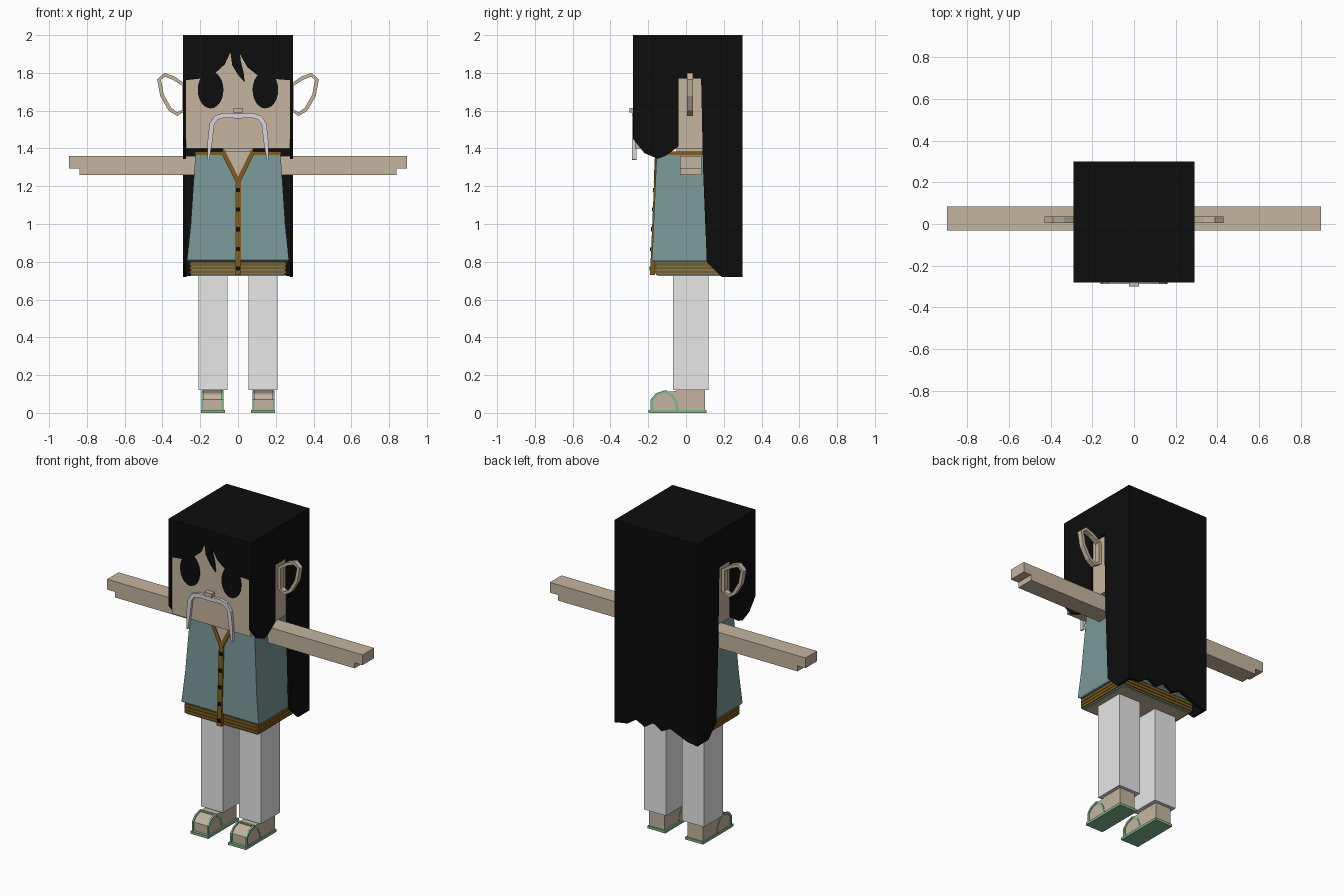
import bpy, bmesh, math
from mathutils import Vector

cube = bpy.data.objects.get("Cube")
if cube:
    bpy.data.objects.remove(cube, do_unlink=True)


def material(name, rgb):
    m = bpy.data.materials.new(name)
    m.use_nodes = True
    m.diffuse_color = (*rgb, 1)
    m.node_tree.nodes["Principled BSDF"].inputs["Base Color"].default_value = (*rgb, 1)
    return m


SKIN = material("skin", (0.56, 0.46, 0.345))
BLACK = material("black", (0.004, 0.004, 0.004))
TEAL = material("teal_cloth", (0.19, 0.31, 0.31))
GOLD = material("dark_gold", (0.21, 0.11, 0.012))
WHITE = material("trouser_white", (0.8, 0.8, 0.8))
GREY = material("pale_grey", (0.68, 0.68, 0.72))
GREEN = material("sandal_green", (0.22, 0.46, 0.27))


def finish(name, bm, mat):
    bmesh.ops.recalc_face_normals(bm, faces=bm.faces)
    mesh = bpy.data.meshes.new(name)
    bm.to_mesh(mesh)
    bm.free()
    mesh.materials.append(mat)
    ob = bpy.data.objects.new(name, mesh)
    bpy.context.collection.objects.link(ob)
    return ob


def place(axis, u, v, w):
    """Map outline coordinates to space: across x (side outline) or y (front outline)."""
    return (w, u, v) if axis == "x" else (u, w, v)


def box(name, x, y, z, mat):
    return prism(name, [(x[0], z[0]), (x[1], z[0]), (x[1], z[1]), (x[0], z[1])], "y", y, mat)


def prism(name, pts, axis, span, mat, slope=None):
    bm = bmesh.new()
    loops = [[bm.verts.new(place(axis, u, v, w)) for u, v in pts] for w in span]
    for loop in loops:
        bm.faces.new(loop)
    n = len(pts)
    for i in range(n):
        j = (i + 1) % n
        bm.faces.new((loops[0][i], loops[0][j], loops[1][j], loops[1][i]))
    if slope:
        for v in bm.verts:
            v.co.y += slope(v.co.z)
    return finish(name, bm, mat)


def ribbon(name, pts, width, axis, span, mat, closed=False, tip=1.0, slope=None):
    """Square-section strip along a path; both ends narrow by the tip factor."""
    bm = bmesh.new()
    n = len(pts)
    p = [Vector(q) for q in pts]
    rings = []
    for i in range(n):
        a = p[i - 1] if closed or i > 0 else p[i]
        b = p[(i + 1) % n] if closed or i < n - 1 else p[i]
        d = (b - a).normalized()
        off = Vector((-d.y, d.x)) * width / 2
        if not closed and i in (0, n - 1):
            off *= tip
        l, r = p[i] - off, p[i] + off
        rings.append([bm.verts.new(place(axis, q.x, q.y, w))
                      for q, w in ((l, span[0]), (r, span[0]), (r, span[1]), (l, span[1]))])
    for i in range(n if closed else n - 1):
        a, b = rings[i], rings[(i + 1) % n]
        for k in range(4):
            m = (k + 1) % 4
            bm.faces.new((a[k], a[m], b[m], b[k]))
    if not closed:
        bm.faces.new(rings[0])
        bm.faces.new(rings[-1])
    if slope:
        for v in bm.verts:
            v.co.y += slope(v.co.z)
    return finish(name, bm, mat)


def loft(name, levels, mat):
    """Stacked rectangles: (z, half width, front y, back y)."""
    bm = bmesh.new()
    rings = [[bm.verts.new(c) for c in ((-w, f, z), (w, f, z), (w, b, z), (-w, b, z))]
             for z, w, f, b in levels]
    for a, b in zip(rings, rings[1:]):
        for k in range(4):
            m = (k + 1) % 4
            bm.faces.new((a[k], a[m], b[m], b[k]))
    bm.faces.new(rings[0])
    bm.faces.new(rings[-1])
    return finish(name, bm, mat)


def span(s, a, b):
    return tuple(sorted((s * a, s * b)))


def chest(z):
    """Front surface of the waistcoat at a height."""
    return -0.18 + (z - 0.81) * 0.044


# Head, neck and nose
box("head", (-0.275, 0.275), (-0.27, 0.285), (1.40, 1.98), SKIN)
box("neck", (-0.08, 0.08), (-0.05, 0.10), (1.37, 1.41), SKIN)
box("nose", (-0.025, 0.025), (-0.30, -0.26), (1.59, 1.615), SKIN)

# Hair: cap, fringe, side curtains and ragged back
box("hair_top", (-0.29, 0.29), (-0.28, 0.30), (1.96, 2.0), BLACK)
fringe = [(-0.29, 2), (-0.29, 1.76), (-0.2, 1.77), (-0.12, 1.80), (-0.07, 1.845), (-0.04, 1.91),
          (-0.03, 1.84), (0.0, 1.79), (0.035, 1.75), (0.03, 1.80), (0.015, 1.86), (0.01, 1.90),
          (0.05, 1.83), (0.10, 1.79), (0.17, 1.77), (0.29, 1.76), (0.29, 2)]
prism("hair_fringe", fringe, "y", (-0.28, -0.265), BLACK)
curtain = [(-0.28, 2), (-0.28, 1.45), (-0.22, 1.375), (-0.15, 1.345), (-0.11, 1.36), (-0.04, 1.41),
           (-0.04, 1.77), (0.08, 1.77), (0.09, 1.3), (0.11, 0.80), (0.19, 0.72), (0.30, 0.72), (0.30, 2)]
ragged = [(0.29, 2), (0.29, 0.72), (0.20, 0.735), (0.14, 0.775), (0.08, 0.745), (0.02, 0.785),
          (-0.04, 0.75), (-0.10, 0.78), (-0.16, 0.755), (-0.22, 0.73), (-0.29, 0.72), (-0.29, 2)]
prism("hair_back", ragged, "y", (0.28, 0.30), BLACK)

# Waistcoat, collar, hem and front trim
loft("waistcoat", [(0.80, 0.265, -0.165, 0.215), (0.81, 0.27, chest(0.81), 0.23),
                   (1.0, 0.25, chest(1.0), 0.222), (1.2, 0.237, chest(1.2), 0.214),
                   (1.37, 0.225, chest(1.37), 0.205)], TEAL)
box("collar", (-0.228, 0.228), (-0.158, 0.208), (1.365, 1.385), GOLD)
box("hem_core", (-0.25, 0.25), (-0.16, 0.21), (0.73, 0.81), TEAL)
for i in range(3):
    z = 0.738 + 0.02 * i
    box("hem_rib", (-0.257, 0.257), (-0.167, 0.217), (z, z + 0.017), GOLD)
box("body_underside", (-0.24, 0.24), (-0.15, 0.20), (0.725, 0.735), SKIN)
prism("neck_opening", [(-0.075, 1.386), (0, 1.23), (0.075, 1.386)], "y", (-0.006, 0.002), SKIN, chest)
ribbon("front_trim", [(0, 1.24), (0, 0.73)], 0.032, "y", (-0.007, 0.02), GOLD, slope=chest)
for i in range(5):
    z = 1.18 - 0.104 * i
    ribbon("button", [(0, z + 0.011), (0, z - 0.011)], 0.022, "y", (-0.012, 0), BLACK, slope=chest)

# Moustache
droop = [(0.157, 1.34), (0.148, 1.44), (0.138, 1.53), (0.115, 1.563), (0.075, 1.575), (0.0, 1.572)]
path = droop + [(-x, z) for x, z in reversed(droop[:-1])]
ribbon("moustache", path, 0.026, "y", (-0.287, -0.262), GREY, tip=0.35)

ear = [(0.285, 1.735), (0.34, 1.772), (0.388, 1.79), (0.418, 1.765), (0.402, 1.68),
       (0.36, 1.607), (0.322, 1.582), (0.285, 1.602)]
toe = [(-0.18, 0.015), (-0.18, 0.07), (-0.155, 0.098), (-0.11, 0.113), (-0.05, 0.115)]
strap = [(-0.045, 0.012), (-0.05, 0.05), (-0.068, 0.085), (-0.10, 0.108)]
arm = [(0.22, 1.26), (0.84, 1.26), (0.84, 1.295), (0.895, 1.295), (0.895, 1.36), (0.22, 1.36)]

for s, side in ((1, "left"), (-1, "right")):
    prism(side + "_hair_curtain", curtain, "x", span(s, 0.274, 0.29), BLACK)
    # Eye and ear
    oval = [(s * 0.145 + 0.068 * math.cos(a), 1.71 + 0.098 * math.sin(a))
            for a in (math.tau * k / 24 for k in range(24))]
    prism(side + "_eye", oval, "y", (-0.276, -0.268), BLACK)
    ribbon(side + "_ear", [(s * x, z) for x, z in ear], 0.02, "y", (0.005, 0.037), SKIN, closed=True)
    # Neckline trim
    ribbon(side + "_neckline", [(s * 0.08, 1.386), (0, 1.225)], 0.024, "y", (-0.009, 0.01), GOLD, slope=chest)
    # Arm with stepped hand
    prism(side + "_arm", [(s * x, z) for x, z in arm], "y", (-0.032, 0.083), SKIN)
    # Trouser leg
    box(side + "_trouser_leg", span(s, 0.055, 0.21), (-0.07, 0.12), (0.12, 0.74), WHITE)
    # Foot and sandal
    prism(side + "_toes", toe + [(-0.05, 0.012)], "x", span(s, 0.08, 0.188), SKIN)
    box(side + "_heel", span(s, 0.08, 0.188), (-0.05, 0.10), (0.012, 0.125), SKIN)
    box(side + "_sole", span(s, 0.07, 0.195), (-0.198, 0.108), (0, 0.016), GREEN)
    for x in (0.078, 0.184):
        ribbon(side + "_strap_side", strap, 0.012, "x", span(s, x, x + 0.007), GREEN)
        ribbon(side + "_strap_edge", toe[:4], 0.014, "x", span(s, x - 0.002, x + 0.009), GREEN)
    box(side + "_strap_cross", span(s, 0.08, 0.19), (-0.115, -0.1), (0.105, 0.119), GREEN)
